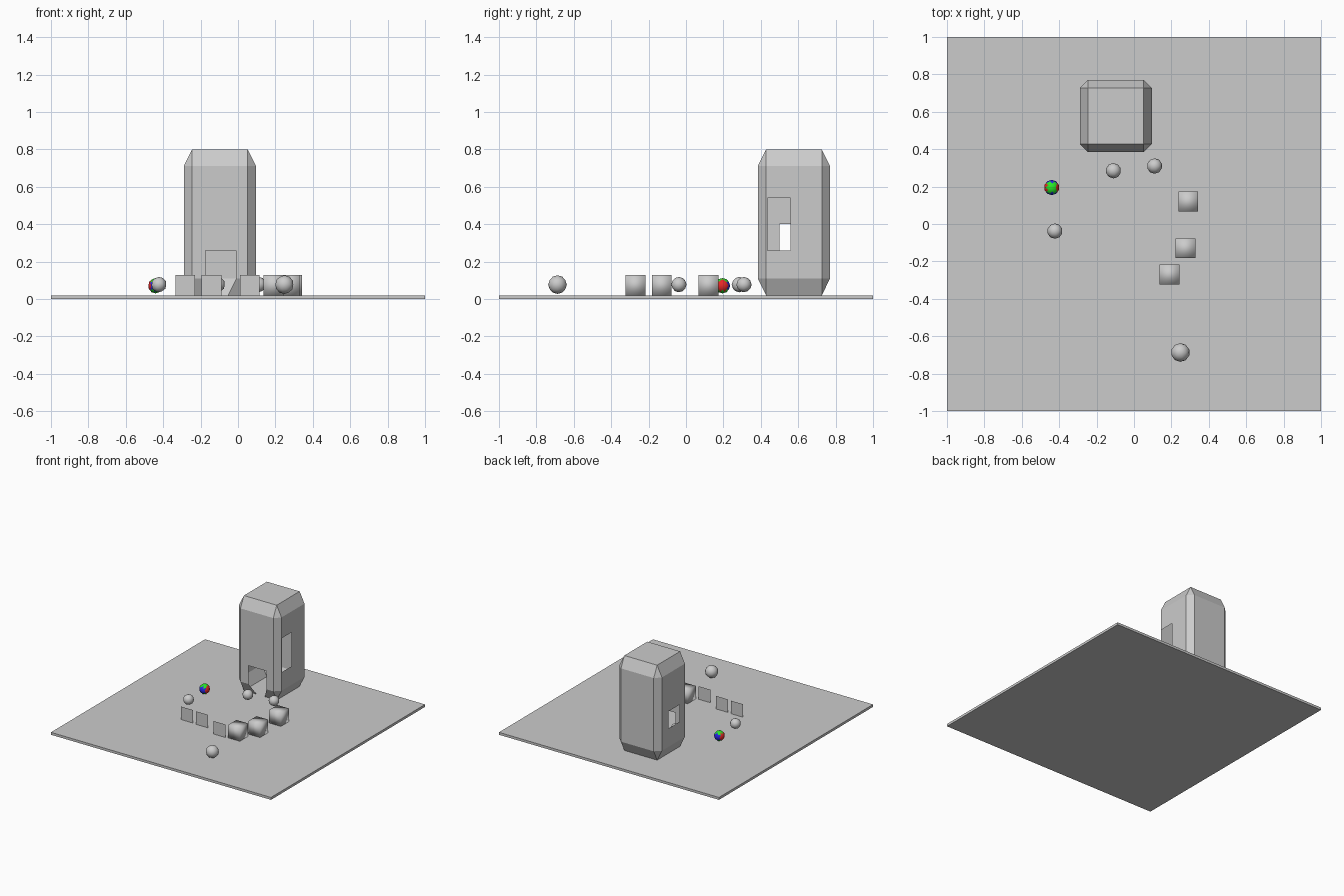
import bpy, bmesh
from mathutils import Vector, Matrix

if "Cube" in bpy.data.objects:
    bpy.data.objects.remove(bpy.data.objects["Cube"])


def add_object(name, bm, smooth=False):
    mesh = bpy.data.meshes.new(name)
    bm.to_mesh(mesh)
    bm.free()
    for p in mesh.polygons:
        p.use_smooth = smooth
    obj = bpy.data.objects.new(name, mesh)
    bpy.context.collection.objects.link(obj)
    return obj


def box(name, lo, hi, smooth=False):
    lo, hi = Vector(lo), Vector(hi)
    bm = bmesh.new()
    bmesh.ops.create_cube(bm, size=1, matrix=Matrix.LocRotScale((lo + hi) / 2, None, hi - lo))
    return add_object(name, bm, smooth)


def sheet(name, corners):
    bm = bmesh.new()
    bm.faces.new([bm.verts.new(c) for c in corners])
    return add_object(name, bm)


def ball(name, loc, r):
    bm = bmesh.new()
    bmesh.ops.create_icosphere(bm, subdivisions=2, radius=r, matrix=Matrix.Translation(loc))
    return add_object(name, bm, True)


def cut_opening(bm, normal, planes):
    """Remove the part of the wall facing `normal` lying behind every plane."""
    normal = Vector(normal).normalized()

    def wall():
        return [f for f in bm.faces if f.normal.dot(normal) > 0.98]
    for co, no in planes:
        faces = wall()
        geom = list({e for f in faces for e in (*f.verts, *f.edges)}) + faces
        bmesh.ops.bisect_plane(bm, geom=geom, plane_co=co, plane_no=no, dist=1e-5)
        bm.normal_update()
    gone = [f for f in wall() if all(
        (f.calc_center_median() - Vector(co)).dot(Vector(no)) < 0 for co, no in planes)]
    bmesh.ops.delete(bm, geom=gone, context='FACES')


def window_planes(y0, y1, z0, z1):
    return [((0, y0, 0), (0, -1, 0)), ((0, y1, 0), (0, 1, 0)),
            ((0, 0, z0), (0, 0, -1)), ((0, 0, z1), (0, 0, 1))]


# Ground plate and the thin pad lying on it
box("ground_plate", (-1, -1, 0), (1, 1, 0.02))
sheet("floor_pad", [(0.595, -0.35, 0.022), (0.875, -0.35, 0.022),
                    (0.875, 0.02, 0.022), (0.595, 0.02, 0.022)])

# Tower: bevelled cube, stretched tall, thin shell
bm = bmesh.new()
bmesh.ops.create_cube(bm, size=1)
bmesh.ops.bevel(bm, geom=bm.edges[:], offset=0.114, offset_type='OFFSET',
                segments=1, affect='EDGES', profile=0.5)
bmesh.ops.transform(bm, verts=bm.verts, matrix=Matrix.LocRotScale(
    (-0.097, 0.577, 0.41), None, (0.386, 0.386, 0.78)))
bm.normal_update()

# Windows in the right and left walls
cut_opening(bm, (1, 0, 0), window_planes(0.437, 0.56, 0.26, 0.54))
cut_opening(bm, (-1, 0, 0), window_planes(0.50, 0.64, 0.26, 0.40))

# Doorway, narrowing where it runs down the lower slope
door_l, door_r, sill = -0.175, -0.01, 0.109
cut_opening(bm, (0, -1, 0), [((door_l, 0, 0), (-1, 0, 0)), ((door_r, 0, 0), (1, 0, 0)),
                             ((0, 0, 0.26), (0, 0, 1))])
cut_opening(bm, (0, -0.78, -0.386), [((door_l, 0, sill), (-2, 0, -1)),
                                     ((door_r, 0, sill), (2, 0, -1))])
add_object("tower_shell", bm)

# Smooth-shaded crates
for i, (x, y) in enumerate([(0.29, 0.12), (0.275, -0.13), (0.19, -0.27)]):
    box(f"crate_{i + 1}", (x - 0.053, y - 0.053, 0.02), (x + 0.053, y + 0.053, 0.127), True)

# Upright square panels
for i, (x, y) in enumerate([(-0.282, -0.26), (-0.142, -0.265), (0.063, -0.33)]):
    sheet(f"panel_{i + 1}", [(x - 0.053, y, 0.02), (x + 0.053, y, 0.02),
                             (x + 0.053, y, 0.127), (x - 0.053, y, 0.127)])

# Plain balls
for i, (x, y, r) in enumerate([(-0.11, 0.285, 0.041), (0.11, 0.31, 0.041),
                               (-0.423, -0.038, 0.041), (0.248, -0.687, 0.05)]):
    ball(f"ball_{i + 1}", (x, y, 0.077), r)

# Three-colour ball: colour follows the dominant axis of each face
beach = ball("coloured_ball", (-0.44, 0.195, 0.071), 0.041)
for name, col in [("red", (0.8, 0.02, 0.02, 1)), ("blue", (0.02, 0.02, 0.8, 1)),
                  ("green", (0.02, 0.8, 0.02, 1))]:
    mat = bpy.data.materials.new(name)
    mat.diffuse_color = col
    mat.use_nodes = True
    mat.node_tree.nodes["Principled BSDF"].inputs["Base Color"].default_value = mat.diffuse_color
    beach.data.materials.append(mat)
for p in beach.data.polygons:
    n = [abs(c) for c in p.normal]
    p.material_index = n.index(max(n))
